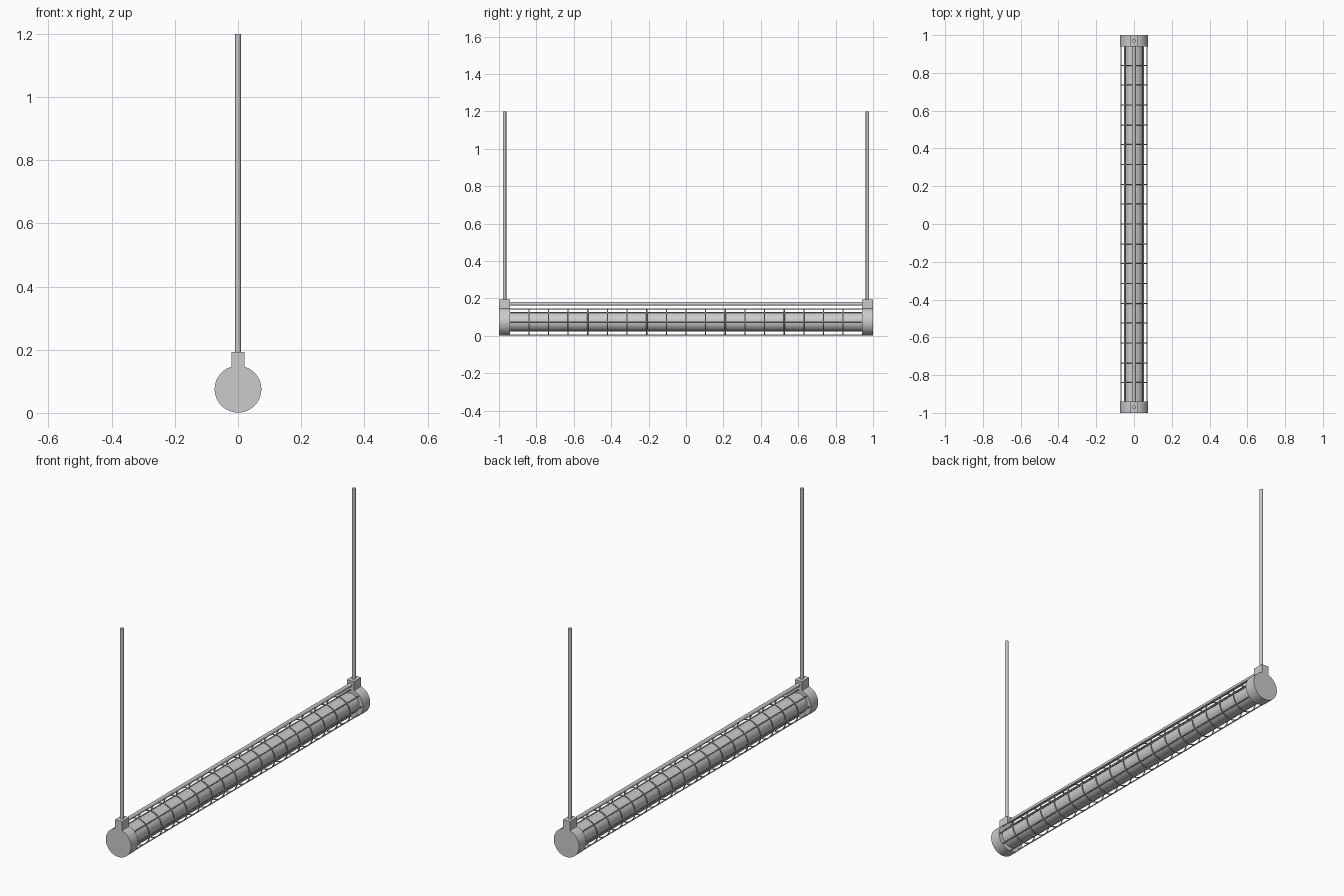
import bpy
from math import pi, sin, cos
from mathutils import Vector

if "Cube" in bpy.data.objects:
    bpy.data.objects.remove(bpy.data.objects["Cube"])

CZ = 0.075      # axis height of the lamp
CAGE = 0.0695   # cage radius


def rod(name, a, b, r, sides):
    """Cylinder between two points, smooth around, sharp at the ends."""
    a, b = Vector(a), Vector(b)
    bpy.ops.mesh.primitive_cylinder_add(vertices=sides, radius=r, depth=(b - a).length,
                                        location=(a + b) / 2)
    o = bpy.context.object
    o.name = name
    o.rotation_euler = (b - a).to_track_quat('Z', 'Y').to_euler()
    bpy.ops.object.shade_smooth_by_angle()
    return o


# lamp tube
rod("lamp_tube", (0, -0.95, CZ), (0, 0.95, CZ), 0.052, 32)

# upper stiffening bar
rod("upper_bar", (0, -0.95, 0.171), (0, 0.95, 0.171), 0.01, 16)

# lengthwise cage wires
for i in range(8):
    a = i * pi / 4
    x, z = CAGE * cos(a), CZ + CAGE * sin(a)
    rod(f"cage_wire_{i}", (x, -0.95, z), (x, 0.95, z), 0.003, 8)

# cage rings
for i in range(-8, 9):
    bpy.ops.mesh.primitive_torus_add(major_radius=CAGE, minor_radius=0.003,
                                     major_segments=32, minor_segments=8,
                                     location=(0, i * 0.105, CZ), rotation=(pi / 2, 0, 0))
    bpy.context.object.name = f"cage_ring_{i + 8}"
    bpy.ops.object.shade_smooth_by_angle()

# end caps with mounting blocks and hanging rods
for side, s in (("front", -1), ("back", 1)):
    rod(side + "_end_cap", (0, s * 0.94, CZ), (0, s, CZ), 0.074, 48)
    bpy.ops.mesh.primitive_cube_add(size=1, location=(0, s * 0.97, 0.1615))
    block = bpy.context.object
    block.name = side + "_mount_block"
    block.scale = (0.042, 0.06, 0.063)
    rod(side + "_hanging_rod", (0, s * 0.97, 0.18), (0, s * 0.97, 1.2), 0.009, 16)
